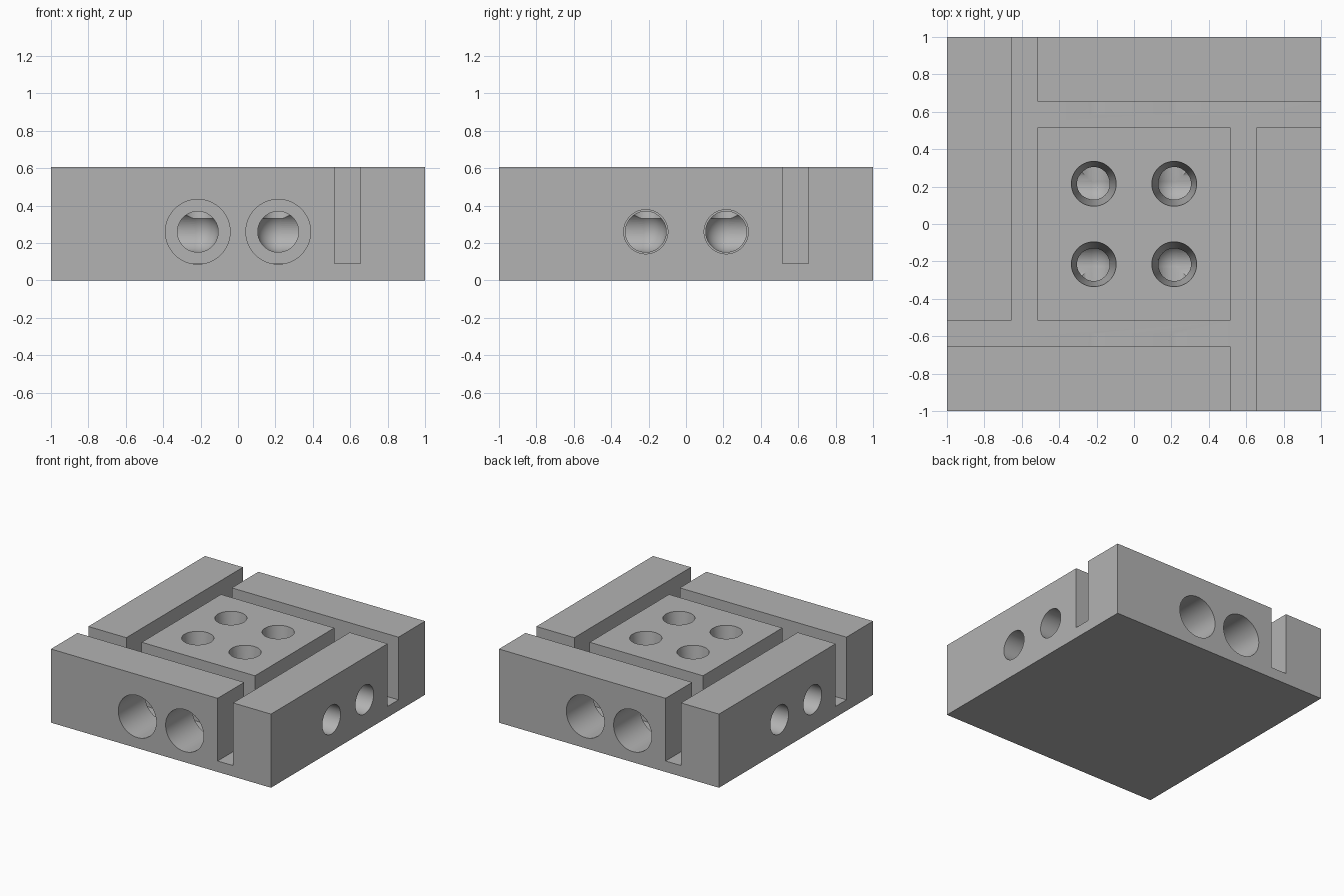
import bpy
from math import pi
from mathutils import Vector, Matrix

if "Cube" in bpy.data.objects:
    bpy.data.objects.remove(bpy.data.objects["Cube"], do_unlink=True)

HEIGHT = 0.605
SLOT_IN, SLOT_OUT, SLOT_FLOOR = 0.515, 0.655, 0.09
HOLE_POS, HOLE_Z = 0.215, 0.26

grey = bpy.data.materials.new("machined grey")
grey.use_nodes = True
colour = (0.45, 0.45, 0.45, 1)
grey.diffuse_color = colour
grey.node_tree.nodes["Principled BSDF"].inputs["Base Color"].default_value = colour


def box(name, low, high):
    low, high = Vector(low), Vector(high)
    bpy.ops.mesh.primitive_cube_add(size=1, location=(low + high) / 2)
    ob = bpy.context.object
    ob.name = name
    ob.scale = high - low
    bpy.ops.object.transform_apply(location=True, rotation=False, scale=True)
    return ob


def drill(name, start, end, r_start, r_end):
    """Round cutter running from start to end."""
    start, end = Vector(start), Vector(end)
    axis = end - start
    bpy.ops.mesh.primitive_cone_add(
        vertices=64, radius1=r_start, radius2=r_end, depth=axis.length,
        location=(start + end) / 2, rotation=axis.to_track_quat('Z', 'Y').to_euler())
    bpy.context.object.name = name
    return bpy.context.object


block = box("flexure_block", (-1, -1, 0), (1, 1, HEIGHT))
block.data.materials.append(grey)
cutters = []

# Four slots in a pinwheel, leaving outer bars around a central core
middle = (SLOT_IN + SLOT_OUT) / 2
for turn in range(4):
    slot = box("slot_cutter", (-SLOT_OUT, -middle, SLOT_FLOOR), (-SLOT_IN, 1.1, 0.8))
    slot.data.transform(Matrix.Rotation(turn * pi / 2, 4, 'Z') @ slot.matrix_world)
    slot.matrix_world = Matrix.Identity(4)
    cutters.append(slot)

# Three bores meet in a round pocket at each corner of the core
for sx in (-1, 1):
    for sy in (-1, 1):
        x, y = sx * HOLE_POS, sy * HOLE_POS
        centre = (x, y, HOLE_Z)
        cutters += [
            drill("front_clearance", (x, sy * 1.1, HOLE_Z), (x, sy * middle, HOLE_Z), 0.173, 0.173),
            drill("side_clearance", (sx * 1.1, y, HOLE_Z), (sx * middle, y, HOLE_Z), 0.118, 0.118),
            drill("front_bore", (x, sy * middle, HOLE_Z), centre, 0.109, 0.109),
            drill("side_bore", (sx * middle, y, HOLE_Z), centre, 0.109, 0.109),
            drill("top_bore", centre, (x, y, 0.7), 0.076, 0.132),
        ]
        bpy.ops.mesh.primitive_uv_sphere_add(segments=64, ring_count=32, radius=0.1105, location=centre)
        bpy.context.object.name = "pocket"
        cutters.append(bpy.context.object)

# Cut the block and discard the cutters
bpy.ops.object.select_all(action='DESELECT')
bpy.context.view_layer.objects.active = block
block.select_set(True)
for cutter in cutters:
    cutter.hide_render = True
    mod = block.modifiers.new("cut", 'BOOLEAN')
    mod.operation, mod.solver, mod.object = 'DIFFERENCE', 'EXACT', cutter
    bpy.ops.object.modifier_apply(modifier=mod.name)
    bpy.data.objects.remove(cutter, do_unlink=True)

bpy.ops.object.shade_smooth_by_angle(angle=pi / 6)
